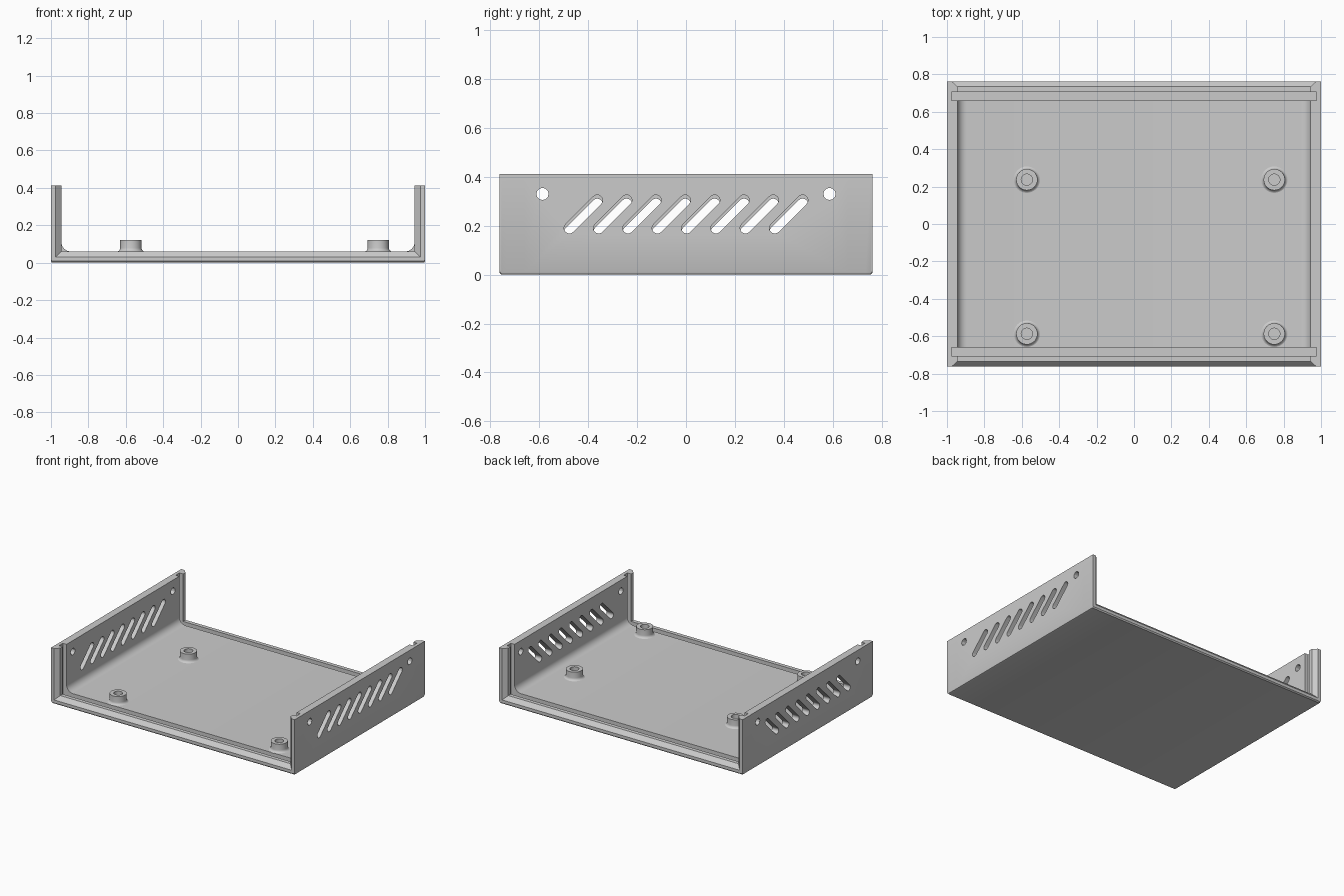
import bpy, bmesh
from math import sin, cos, pi, radians
from mathutils import Vector

cube = bpy.data.objects.get("Cube")
if cube:
    bpy.data.objects.remove(cube)

grey = bpy.data.materials.new("plain grey")
grey.use_nodes = True
GREY = (0.6, 0.6, 0.6, 1)
grey.diffuse_color = GREY
grey.node_tree.nodes["Principled BSDF"].inputs["Base Color"].default_value = GREY

HEIGHT = 0.412
END = 0.763


def make_object(name, bm):
    bmesh.ops.remove_doubles(bm, verts=bm.verts, dist=1e-5)
    bmesh.ops.recalc_face_normals(bm, faces=bm.faces)
    mesh = bpy.data.meshes.new(name)
    bm.to_mesh(mesh)
    bm.free()
    mesh.materials.append(grey)
    obj = bpy.data.objects.new(name, mesh)
    bpy.context.collection.objects.link(obj)
    return obj


def activate(obj):
    bpy.ops.object.select_all(action='DESELECT')
    obj.select_set(True)
    bpy.context.view_layer.objects.active = obj


def loft(bm, rings, closed_ends=True):
    rows = [[bm.verts.new(p) for p in ring] for ring in rings]
    n = len(rows[0])
    for a, b in zip(rows, rows[1:]):
        for i in range(n):
            j = (i + 1) % n
            if any((p.co - q.co).length > 1e-5 for p, q in ((a[i], b[i]), (a[j], b[j]))) \
                    and (a[i].co - a[j].co).length + (b[i].co - b[j].co).length > 1e-5:
                bm.faces.new((a[i], a[j], b[j], b[i]))
    if closed_ends:
        bm.faces.new(rows[0])
        bm.faces.new(rows[-1])


# U-shaped cross-section: rounded outer bottom edge, filleted inner corner
def u_section(y, inner, floor, fillet, lift):
    half = [(1, HEIGHT), (1, 0.01 + lift), (0.997, 0.003 + lift), (0.99, lift)]
    inside = []
    for k in range(9):
        a = k / 8 * pi / 2
        inside.append((inner - fillet * (1 - cos(a)), floor + fillet * (1 - sin(a))))
    right = [(inner, HEIGHT)] + inside
    pts = half + [(-x, z) for x, z in reversed(half)]
    pts += [(-x, z) for x, z in right] + list(reversed(right))
    return [Vector((x, y, z)) for x, z in pts]


# Stations from the back end to the middle: chamfered lip, panel groove, tray
stations = [
    (END, 0.975, 0.03, 0, 0.008),
    (0.755, 0.966, 0.039, 0, 0),
    (0.735, 0.945, 0.06, 0, 0),
    (0.706, 0.945, 0.06, 0, 0),
    (0.706, 0.975, 0.03, 0, 0),
    (0.661, 0.975, 0.03, 0, 0),
    (0.661, 0.945, 0.06, 0.052, 0),
]
stations += [(-s[0], *s[1:]) for s in reversed(stations)]
bm = bmesh.new()
loft(bm, [u_section(*s) for s in stations])
tray = make_object("tray", bm)

# Cutter for the sloping vents and the round screw holes in both walls
bm = bmesh.new()
for side in (-1, 1):
    xs = (side * 0.9, side * 1.05)
    drop = 0.015 if side < 0 else 0
    for i in range(8):
        y, z = (i - 3.5) * 0.12, 0.247 - drop
        outline = []
        for end, start in ((1, -45), (-1, 135)):
            for k in range(9):
                a = radians(start + k * 22.5)
                outline.append((y + end * 0.057 + 0.022 * cos(a), z + end * 0.057 + 0.022 * sin(a)))
        loft(bm, [[Vector((x, *p)) for p in outline] for x in xs])
    for y in (-0.587, 0.587):
        circle = [(y + 0.025 * cos(k * pi / 6), 0.33 + 0.025 * sin(k * pi / 6)) for k in range(12)]
        loft(bm, [[Vector((x, *p)) for p in circle] for x in xs])
cutter = make_object("wall_cutter", bm)
cutter.hide_render = True

cut = tray.modifiers.new("wall openings", 'BOOLEAN')
cut.operation = 'DIFFERENCE'
cut.solver = 'EXACT'
cut.object = cutter
activate(tray)
bpy.ops.object.modifier_apply(modifier=cut.name)
bpy.data.objects.remove(cutter)
bpy.ops.object.shade_smooth_by_angle(angle=radians(30))


# Standoff: hollow post with a flared foot
def standoff(name, x, y):
    foot = [(0.077 - 0.02 * sin(k * pi / 10), 0.079 - 0.02 * cos(k * pi / 10)) for k in range(6)]
    profile = foot + [(0.057, 0.122), (0.03, 0.122), (0.03, 0.062)]
    bm = bmesh.new()
    rings = [[Vector((r * cos(k * pi / 16), r * sin(k * pi / 16), z)) for k in range(32)]
             for r, z in profile]
    loft(bm, rings)
    obj = make_object(name, bm)
    obj.location = (x, y, 0)
    activate(obj)
    bpy.ops.object.shade_smooth_by_angle(angle=radians(30))


for x, side in ((-0.573, "right"), (0.75, "left")):
    for y, place in ((-0.587, "front"), (0.237, "back")):
        standoff(f"{place}_{side}_standoff", x, y)
